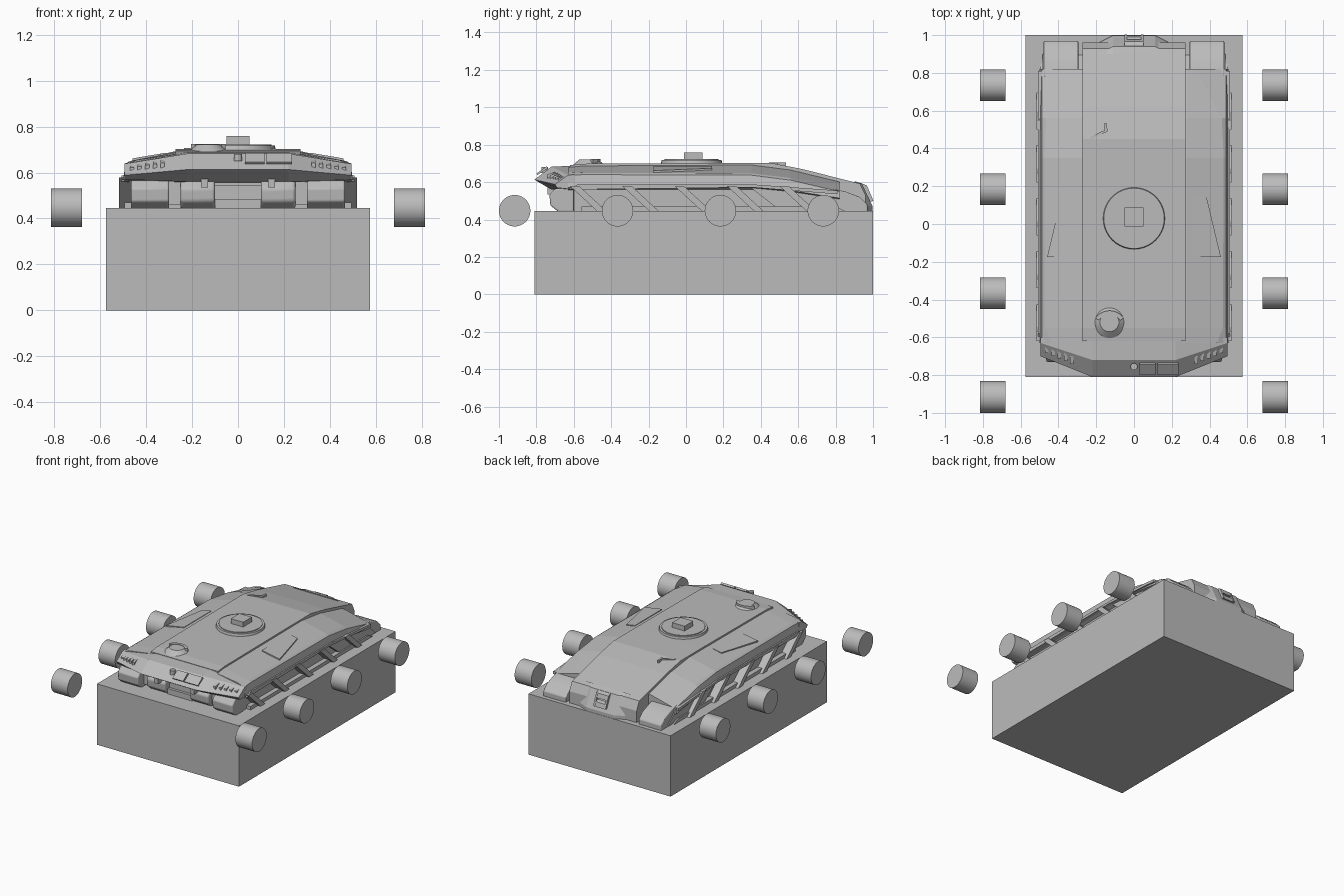
import bpy, bmesh, math
from mathutils import Matrix

old = bpy.data.objects.get("Cube")
if old:
    bpy.data.objects.remove(old, do_unlink=True)

grey = bpy.data.materials.new("plain grey")
grey.use_nodes = True
colour = (0.5, 0.5, 0.5, 1)
grey.diffuse_color = colour
grey.node_tree.nodes["Principled BSDF"].inputs["Base Color"].default_value = colour


def finish(name, bm, smooth=False, bevel=0):
    bmesh.ops.recalc_face_normals(bm, faces=bm.faces)
    mesh = bpy.data.meshes.new(name)
    bm.to_mesh(mesh)
    bm.free()
    mesh.materials.append(grey)
    obj = bpy.data.objects.new(name, mesh)
    bpy.context.collection.objects.link(obj)
    if bevel:
        mod = obj.modifiers.new("bevel", "BEVEL")
        mod.width, mod.segments = bevel, 3
    if smooth:
        bpy.ops.object.select_all(action="DESELECT")
        obj.select_set(True)
        bpy.context.view_layer.objects.active = obj
        bpy.ops.object.shade_smooth_by_angle(angle=math.radians(30))
    return obj


def loft(name, rings, smooth=False, bevel=0):
    """Skin a row of equal closed rings and cap both ends."""
    bm = bmesh.new()
    rows = [[bm.verts.new(p) for p in ring] for ring in rings]
    n = len(rows[0])
    for a, b in zip(rows, rows[1:]):
        for i in range(n):
            j = (i + 1) % n
            bm.faces.new((a[i], a[j], b[j], b[i]))
    bm.faces.new(rows[0])
    bm.faces.new(rows[-1])
    return finish(name, bm, smooth, bevel)


def side_prism(name, profile, x0, x1, bevel=0):
    """Extrude a (y, z) profile across x."""
    return loft(name, [[(x, y, z) for y, z in profile] for x in (x0, x1)], bevel > 0, bevel)


def pair(name, profile, x0, x1, bevel=0):
    for label, s in (("left_", 1), ("right_", -1)):
        side_prism(label + name, profile, s * x0, s * x1, bevel)


def box(name, x0, x1, y0, y1, z0, z1, bevel=0):
    return side_prism(name, [(y0, z0), (y1, z0), (y1, z1), (y0, z1)], x0, x1, bevel)


def disc(name, radius, top_radius, depth, centre, axis="Z"):
    bm = bmesh.new()
    bmesh.ops.create_cone(bm, cap_ends=True, segments=40, radius1=radius, radius2=top_radius, depth=depth)
    turn = Matrix.Rotation(math.pi / 2, 4, "Y") if axis == "X" else Matrix()
    bmesh.ops.transform(bm, matrix=Matrix.Translation(centre) @ turn, verts=bm.verts)
    return finish(name, bm, True)


# Base block and the free wheels
box("base_block", -0.575, 0.575, -0.81, 1, 0, 0.445)
for row in range(4):
    for label, s in (("left", 1), ("right", -1)):
        disc(f"{label}_wheel_{row + 1}", 0.084, 0.084, 0.135,
             (s * 0.747, -0.916 + row * 0.55, 0.447), "X")

# Upper hull: y, roof z, shoulder x, shoulder z, belt z, lower edge z
stations = [
    (-0.63, 0.682, 0.44, 0.655, 0.635, 0.57),
    (-0.55, 0.69, 0.47, 0.65, 0.64, 0.575),
    (0.35, 0.695, 0.475, 0.647, 0.637, 0.575),
    (0.56, 0.668, 0.465, 0.622, 0.61, 0.555),
    (0.82, 0.605, 0.33, 0.59, 0.55, 0.515),
]
rings = []
for y, roof, sx, sz, belt, low in stations:
    half = [(0.2, roof), (0.28, roof - 0.004), (sx, sz), (0.488, belt), (0.5, low), (0.46, low - 0.015)]
    rings.append([(x, y, z) for x, z in half] + [(-x, y, z) for x, z in reversed(half)])
loft("upper_hull", rings)

# Raised roof spine running down to the tail
spine = [(-0.62, 0.66), (-0.62, 0.69), (-0.55, 0.698), (0.2, 0.703), (0.45, 0.703),
         (0.62, 0.67), (0.93, 0.592), (0.96, 0.53), (0.96, 0.44), (0.8, 0.44)]
side_prism("roof_spine", spine, -0.272, 0.272)

# Inner hull behind the skirts
side_prism("inner_hull", [(-0.6, 0.44), (-0.6, 0.58), (0.35, 0.6), (0.8, 0.54), (0.9, 0.44)], -0.46, 0.46)

# Faceted nose
nose_rings = []
wing = [(-0.6, 0.64), (-0.63, 0.637), (-0.7, 0.588), (-0.69, 0.57), (-0.6, 0.56)]
middle = [(-0.6, 0.688), (-0.72, 0.682), (-0.81, 0.613), (-0.72, 0.56), (-0.6, 0.555)]
for x, prof in ((-0.495, wing), (-0.22, middle), (0.22, middle), (0.495, wing)):
    nose_rings.append([(x, y, z) for y, z in prof])
loft("nose", nose_rings)

# Nose vents and the lamp panel
for s, label in ((1, "left"), (-1, "right")):
    for i in range(5):
        x = 0.32 + i * 0.033
        y = -0.728 + i * 0.014
        z = 0.642 - i * 0.005
        tooth = [(y - 0.012, z - 0.025), (y - 0.012, z), (y + 0.03, z + 0.012), (y + 0.03, z - 0.025)]
        side_prism(f"{label}_vent_tooth_{i + 1}", tooth, s * x, s * (x + 0.018))
lamp = [(-0.795, 0.638), (-0.8, 0.645), (-0.745, 0.685), (-0.735, 0.675)]
side_prism("lamp_panel", lamp, 0.03, 0.115)
side_prism("lamp_panel_outer", lamp, 0.125, 0.235)
disc("lamp_knob", 0.018, 0.018, 0.03, (0, -0.755, 0.665))

# Running gear under the nose
track = [(-0.6, 0.44), (-0.68, 0.44), (-0.725, 0.475), (-0.73, 0.53), (-0.7, 0.565), (-0.6, 0.575)]
pair("track_end", track, 0.3, 0.465, 0.008)
pair("drive_drum", [(y + 0.025, z) for y, z in track], 0.1, 0.25, 0.012)
pair("drum_link", [(-0.6, 0.46), (-0.66, 0.46), (-0.66, 0.56), (-0.6, 0.56)], 0.25, 0.3)
box("front_sill", -0.1, 0.1, -0.67, -0.6, 0.44, 0.485)
box("front_beam", -0.1, 0.1, -0.65, -0.6, 0.485, 0.545)
pair("beam_bracket", [(-0.74, 0.535), (-0.6, 0.535), (-0.6, 0.58), (-0.74, 0.58)], 0.13, 0.16)

# Side skirts: top rail, sloping rear fairing and slanted ribs
pair("skirt_rail", [(-0.62, 0.56), (-0.58, 0.588), (0.35, 0.588), (0.81, 0.555),
                    (0.81, 0.535), (0.35, 0.572)], 0.45, 0.508)
pair("skirt_fairing", [(0.34, 0.575), (0.8, 0.54), (0.9, 0.45), (0.5, 0.45)], 0.45, 0.485)
pair("skirt_sill", [(-0.56, 0.44), (-0.56, 0.47), (0.8, 0.47), (0.86, 0.44)], 0.45, 0.495)
for i in range(5):
    y = -0.62 + i * 0.28
    pair(f"skirt_rib_{i + 1}", [(y, 0.578), (y + 0.05, 0.578), (y + 0.2, 0.44), (y + 0.15, 0.44)], 0.45, 0.517)

# Rear fenders and tail
pair("rear_fender", [(0.78, 0.44), (0.78, 0.565), (0.85, 0.55), (0.93, 0.52), (0.97, 0.48), (0.97, 0.44)],
     0.295, 0.478, 0.006)
tail = [(0.9, 0.44), (0.9, 0.605), (0.94, 0.593), (0.998, 0.47), (0.998, 0.44)]
side_prism("tail_centre", tail, -0.11, 0.11)
for s, label in ((1, "left"), (-1, "right")):
    loft(label + "_tail_cheek", [[(s * x, y - pull * (y > 0.92), z) for y, z in tail]
                                for x, pull in ((0.11, 0), (0.18, 0.035))])

# Tail window frames
for label, x, w, back in (("middle", 0, 0.05, 0.012), ("left", 0.225, 0.045, -0.03), ("right", -0.225, 0.045, -0.03)):
    step = [(0.93 + back, 0.55), (0.93 + back, 0.592), (0.955 + back, 0.582), (0.965 + back, 0.55)]
    foot = [(y + 0.022, z - 0.055) for y, z in step]
    side_prism(label + "_window_hood", step, x - w, x + w)
    side_prism(label + "_window_foot", foot, x - w, x + w)
    for s in (1, -1):
        edge = x + s * w
        side_prism(label + "_window_post", step[:3] + [(0.99 + back, 0.5), (0.95 + back, 0.5)],
                   edge, edge - s * 0.012)

# Roof hatch
disc("hatch_ring", 0.165, 0.16, 0.022, (0, 0.03, 0.707))
disc("hatch_lid", 0.145, 0.145, 0.02, (0, 0.03, 0.713))
box("hatch_block", -0.05, 0.05, -0.012, 0.088, 0.7, 0.758)

# Commander's cupola and its shield
disc("cupola", 0.085, 0.05, 0.03, (-0.13, -0.52, 0.706))
bow = []
for i in range(7):
    a = math.radians(35 + i * 110 / 6)
    c, s = math.cos(a), math.sin(a)
    bow.append([(-0.13 + r * c, -0.55 + r * s, z) for r, z in ((0.07, 0.7), (0.07, 0.724), (0.092, 0.724), (0.092, 0.7))])
loft("cupola_shield", bow)

# Raised side panels on the sloping roof
for s, label in ((1, "left"), (-1, "right")):
    outline = [(0.315, 0.14), (0.385, 0.14), (0.46, -0.175), (0.315, -0.175)]
    top = [(s * x, y, 0.692 - (x - 0.28) * 0.17) for x, y in outline]
    loft(label + "_roof_panel", [top, [(x, y, z - 0.04) for x, y, z in top]])

# Angled grab rail on the rear roof
rail = [(-0.235, 0.445), (-0.14, 0.49), (-0.145, 0.535), (-0.155, 0.535), (-0.155, 0.497), (-0.225, 0.465)]
loft("grab_rail", [[(x, y, z) for x, y in rail] for z in (0.68, 0.706)])
